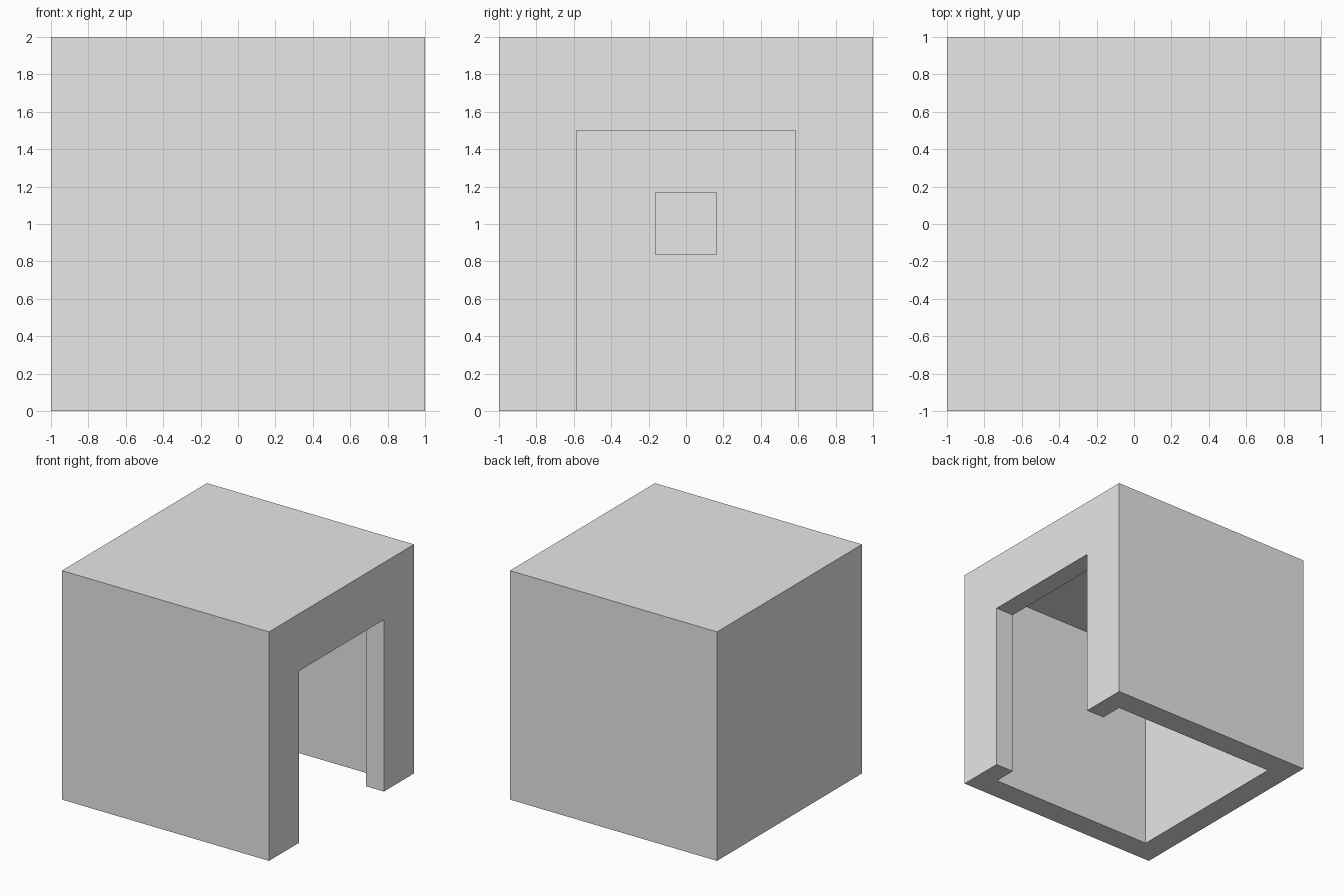
import bpy

if "Cube" in bpy.data.objects:
    bpy.data.objects.remove(bpy.data.objects["Cube"])

grey = bpy.data.materials.new("light grey")
grey.diffuse_color = (0.8, 0.8, 0.8, 1.0)
grey.use_nodes = True
grey.node_tree.nodes["Principled BSDF"].inputs["Base Color"].default_value = grey.diffuse_color


def box(name, lo, hi):
    """Axis-aligned box between two corners."""
    bpy.ops.mesh.primitive_cube_add(size=1, location=[(a + b) / 2 for a, b in zip(lo, hi)])
    ob = bpy.context.object
    ob.name = name
    ob.scale = [b - a for a, b in zip(lo, hi)]
    bpy.ops.object.transform_apply(location=True, rotation=False, scale=True)
    ob.data.materials.append(grey)
    return ob


def cut(target, cutter):
    """Boolean away a hidden cutter."""
    mod = target.modifiers.new(cutter.name, 'BOOLEAN')
    mod.operation = 'DIFFERENCE'
    mod.solver = 'EXACT'
    mod.object = cutter
    bpy.context.view_layer.objects.active = target
    bpy.ops.object.modifier_apply(modifier=mod.name)
    bpy.data.objects.remove(cutter)


# Hollow shell, open underneath, with a doorway on the right side
shell = box("shell", (-1, -1, 0), (1, 1, 2))
cut(shell, box("room_cutter", (-0.79, -0.79, -0.5), (0.825, 0.79, 1.79)))
cut(shell, box("doorway_cutter", (0.5, -0.585, -0.4), (1.5, 0.585, 1.5)))

# Small block hanging in the middle of the room
box("inner_block", (-0.165, -0.165, 0.838), (0.165, 0.165, 1.168))
